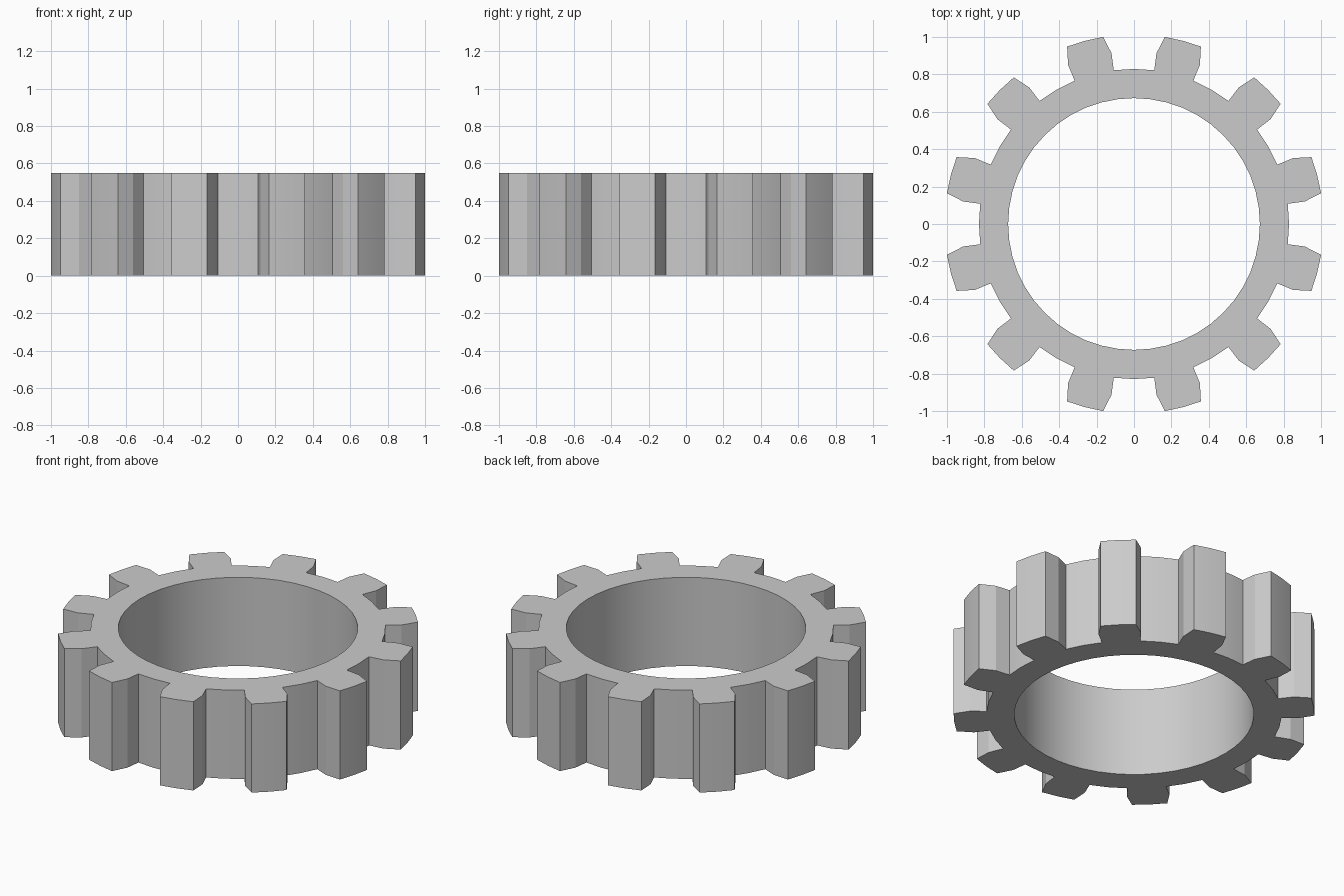
import bpy, bmesh
from math import radians, cos, sin

if "Cube" in bpy.data.objects:
    bpy.data.objects.remove(bpy.data.objects["Cube"])

TEETH = 12
HEIGHT = 0.55
R_IN, R_ROOT, R_MID, R_TIP = 0.673, 0.829, 0.921, 1.0137

bm = bmesh.new()


def vert(r, deg, z):
    return bm.verts.new((r * cos(radians(deg)), r * sin(radians(deg)), z))


# bore ring, root ring (four points per tooth pitch) and tooth rows at both heights
layers = []
for z in (0, HEIGHT):
    inner, root, mid, tip = [], [], [], []
    for k in range(TEETH):
        c = 15 + k * 30
        for off in (-7.5, 0, 7.5, 15):
            inner.append(vert(R_IN, c + off, z))
            root.append(vert(R_ROOT, c + off, z))
        mid.append([vert(R_MID, c + off, z) for off in (-7.5, 0, 7.5)])
        tip.append([vert(R_TIP, c + off, z) for off in (-5.65, 0, 5.65)])
    layers.append((inner, root, mid, tip))

# flat top and bottom faces
for inner, root, mid, tip in layers:
    n = len(inner)
    for i in range(n):
        j = (i + 1) % n
        bm.faces.new((inner[i], root[i], root[j], inner[j]))
    for k in range(TEETH):
        for a, b in ((root[4 * k:4 * k + 3], mid[k]), (mid[k], tip[k])):
            for i in range(2):
                bm.faces.new((a[i], b[i], b[i + 1], a[i + 1]))


def outline(layer):
    inner, root, mid, tip = layer
    pts = []
    for k in range(TEETH):
        pts += [root[4 * k], mid[k][0], *tip[k], mid[k][2],
                root[4 * k + 2], root[4 * k + 3]]
    return pts


# bore wall and toothed outer wall
for low, high in ((layers[0][0], layers[1][0]),
                  (outline(layers[0]), outline(layers[1]))):
    n = len(low)
    for i in range(n):
        j = (i + 1) % n
        bm.faces.new((low[i], low[j], high[j], high[i]))

bmesh.ops.recalc_face_normals(bm, faces=bm.faces[:])
mesh = bpy.data.meshes.new("gear_ring")
bm.to_mesh(mesh)
bm.free()
gear = bpy.data.objects.new("gear_ring", mesh)
bpy.context.collection.objects.link(gear)

# smooth bore, crisp tooth edges
bpy.context.view_layer.objects.active = gear
gear.select_set(True)
bpy.ops.object.shade_smooth_by_angle(angle=radians(15))
